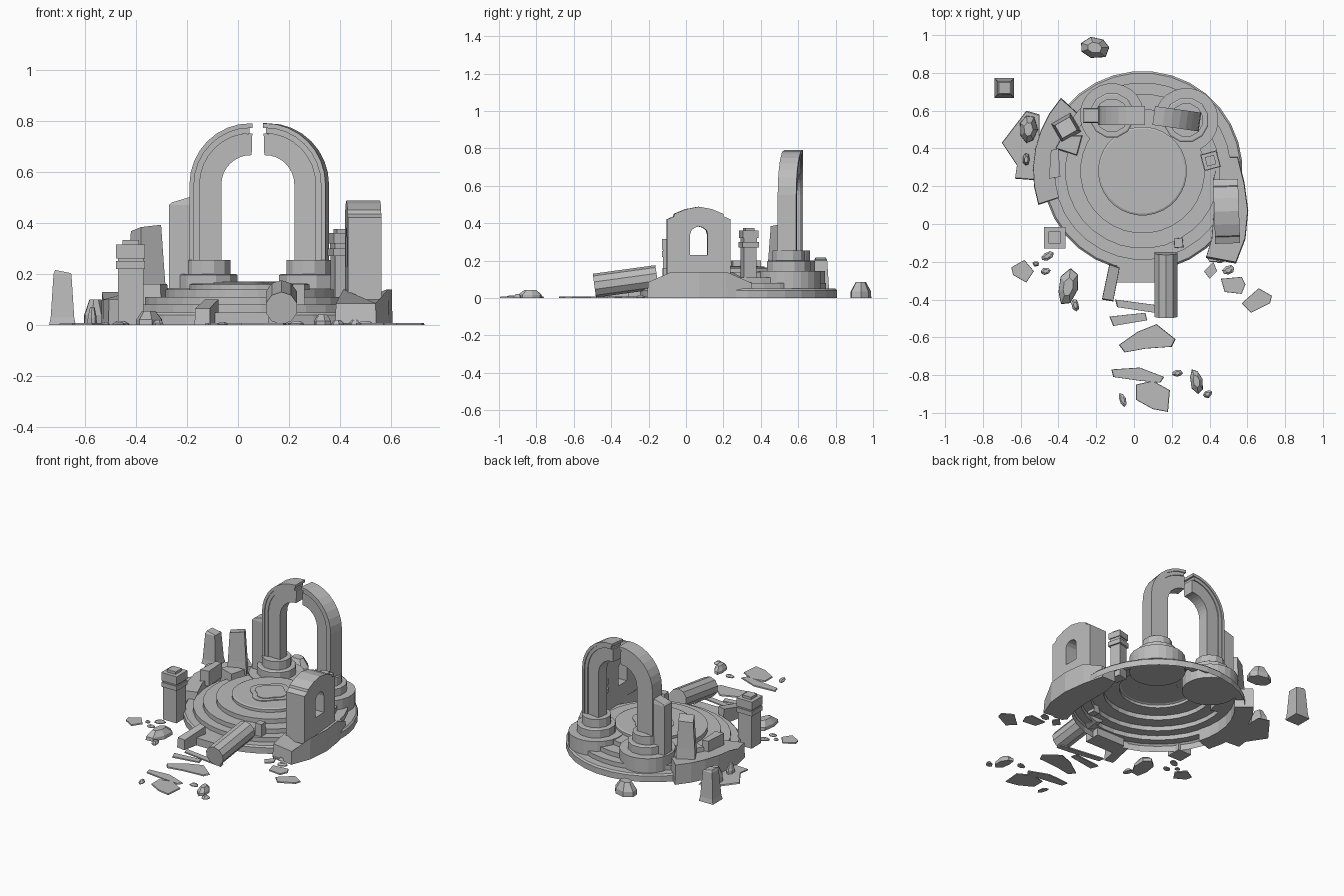
import bpy, bmesh, math, random
from mathutils import Matrix, Vector

if "Cube" in bpy.data.objects:
    bpy.data.objects.remove(bpy.data.objects["Cube"])

random.seed(4)
stone = bpy.data.materials.new("grey stone")
stone.diffuse_color = (0.5, 0.5, 0.5, 1)
stone.use_nodes = True
stone.node_tree.nodes["Principled BSDF"].inputs["Base Color"].default_value = stone.diffuse_color
CX, CY = 0.045, 0.28          # centre of the round platform


def finish(name, bm, matrix=None, closed=True):
    if matrix:
        bm.transform(matrix)
    if closed:
        bmesh.ops.recalc_face_normals(bm, faces=bm.faces)
    me = bpy.data.meshes.new(name)
    bm.to_mesh(me)
    bm.free()
    me.materials.append(stone)
    ob = bpy.data.objects.new(name, me)
    bpy.context.collection.objects.link(ob)
    return ob


def loft(name, rings, matrix=None, caps=True):
    """Skin a stack of closed rings with equal point counts."""
    bm = bmesh.new()
    vs = [[bm.verts.new(p) for p in r] for r in rings]
    n = len(rings[0])
    for a, b in zip(vs, vs[1:]):
        for i in range(n):
            j = (i + 1) % n
            bm.faces.new((a[i], a[j], b[j], b[i]))
    bm.faces.new(vs[-1])
    if caps:
        bm.faces.new(vs[0][::-1])
    return finish(name, bm, matrix, caps)


def circle(r, z, n, x=0, y=0):
    return [(x + r * math.cos(math.tau * (i + .5) / n),
             y + r * math.sin(math.tau * (i + .5) / n), z) for i in range(n)]


def prism(name, pts, z0, top, taper=1.0):
    """Vertical prism; top is a height or a function of x, y."""
    mx = sum(p[0] for p in pts) / len(pts)
    my = sum(p[1] for p in pts) / len(pts)
    f = top if callable(top) else lambda x, y: top
    return loft(name, [[(x, y, z0) for x, y in pts],
                       [(mx + (x - mx) * taper, my + (y - my) * taper, f(x, y))
                        for x, y in pts]])


def post(name, x, y, levels, rot=0, tilt=(0, 0)):
    """Square post from (half x, half y, z) levels; tilt slopes the top."""
    rings = [[(sx * a, sy * b, z) for sx, sy in ((-1, -1), (1, -1), (1, 1), (-1, 1))]
             for a, b, z in levels]
    rings[-1] = [(px, py, pz + px * tilt[0] + py * tilt[1]) for px, py, pz in rings[-1]]
    return loft(name, rings, Matrix.Translation((x, y, 0)) @ Matrix.Rotation(math.radians(rot), 4, 'Z'))


def rock(name, x, y, rx, ry, h, rot=0, n=7, top=.5):
    """Irregular low stone, flat or peaked."""
    k = [random.uniform(.82, 1.08) for _ in range(n)]
    rings = []
    for s, z in ((1, 0), (.97, h * .4), (top, h)):
        rings.append([(rx * s * k[i] * math.cos(math.tau * i / n),
                       ry * s * k[i] * math.sin(math.tau * i / n), z) for i in range(n)])
    return loft(name, rings, Matrix.Translation((x, y, 0)) @ Matrix.Rotation(math.radians(rot), 4, 'Z'))


# Stepped platform, hollow below
steps = [(.53, 0), (.53, .04), (.52, .05), (.47, .05), (.47, .08), (.41, .08),
         (.41, .11), (.33, .11), (.33, .14), (.235, .14), (.235, .158), (.225, .163)]
loft("stepped_platform", [circle(r, z, 32, CX, CY) for r, z in steps], caps=False)

# Eight-lobed ornament, two raised layers
for k, (r, h) in enumerate(((.14, .167), (.105, .171))):
    star = []
    for i in range(32):
        a = math.tau * i / 32
        s = r * (.80 + .20 * abs(math.cos(2 * a)) ** 1.5) if i % 8 else r
        star.append((CX + s * math.cos(a), CY + s * math.sin(a)))
    prism("floor_star_%d" % k, star, .16, h)

# Round bases and the two halves of the broken arch
BANDS = ((.115, .20, .075), (.20, .222, .088), (.222, .24, .10))
for side, bx, by, rot in ((1, -.117, .575, 0), (-1, .277, .55, -8)):
    tag = "left" if side > 0 else "right"
    loft(tag + "_arch_terrace", [circle(.17, z, 24, bx, by) for z in (.05, .145)])
    loft(tag + "_arch_base", [circle(r, z, 12, bx, by) for r, z in
                              ((.12, .1), (.12, .195), (.112, .2), (.09, .2), (.09, .255))])
    for k, (r0, r1, d) in enumerate(BANDS):
        rings = []
        for i in range(10):
            a = math.pi if i == 0 else math.pi - (i - 1) / 8 * math.pi / 2
            if i == 9:
                a += (-.03, .02, -.03)[k]
            z0 = .25 if i == 0 else .55
            ring = []
            for r, y in ((r0, -d / 2), (r1, -d / 2), (r1, d / 2), (r0, d / 2)):
                # arc centre sits 0.167 beside the base centre
                ring.append((side * (.167 + r * math.cos(a)), y,
                             z0 + (r * math.sin(a) if i else 0)))
            rings.append(ring)
        m = Matrix.Translation((bx, by, 0)) @ Matrix.Rotation(math.radians(rot), 4, 'Z')
        loft("%s_arch_band_%d" % (tag, k), rings, m)

# Standing slab beside the left half of the arch
post("back_slab", -.225, .575, ((.045, .04, .05), (.045, .04, .47), (.035, .035, .49)), 0, (.3, 0))

# Left curved wall
arc = [(CX + r * math.cos(math.radians(a)), CY + r * math.sin(math.radians(a)))
       for r, angs in ((.58, range(138, 203, 10)), (.465, range(198, 137, -10))) for a in angs]
prism("left_curved_wall", arc, 0, lambda x, y: .13 if y > .2 else .10, .98)
prism("left_wall_block", [(-.45, .24), (-.39, .25), (-.40, .40), (-.44, .39)], .1, .2)
prism("left_wall_rubble", [(-.42, .40), (-.30, .36), (-.27, .47), (-.38, .47)], .08, .16, .9)

# Broken pillar on the left wall
post("broken_pillar", -.36, .51, ((.06, .06, .08), (.055, .05, .2), (.045, .04, .38)), 30, (.1, -.2))

# Right wall base with sloping ends
wall = [(.55, .36), (.585, .22), (.605, .07), (.59, -.08), (.54, -.21),
        (.38, -.18), (.41, -.08), (.42, .05), (.42, .25), (.45, .36)]
prism("right_wall_base", wall, 0,
      lambda x, y: .08 if y > .3 else .085 if y < -.15 else .14, .97)

# Window wall with a rounded top
top = [(-.17, .10), (.17, .10), (.17, .42), (.135, .435), (.13, .45), (.07, .475),
       (0, .488), (-.07, .475), (-.13, .45), (-.135, .435), (-.17, .42)]
place = Matrix.Translation((.49, .067, 0)) @ Matrix.Rotation(math.radians(2), 4, 'Z')
window_wall = loft("window_wall", [[(x, y, z) for y, z in top] for x in (-.066, .066)], place)
hole = [(-.047, .23), (.047, .23), (.047, .34)] + [
    (.047 * math.cos(math.pi * i / 6), .34 + .042 * math.sin(math.pi * i / 6)) for i in range(1, 6)] + [(-.047, .34)]
cutter = loft("window_cutter", [[(x, y, z) for y, z in hole] for x in (-.2, .2)], place)
cutter.hide_render = True
mod = window_wall.modifiers.new("window", 'BOOLEAN')
mod.object, mod.operation, mod.solver = cutter, 'DIFFERENCE', 'EXACT'
bpy.context.view_layer.update()
cut = bpy.data.meshes.new_from_object(window_wall.evaluated_get(bpy.context.evaluated_depsgraph_get()))
window_wall.modifiers.clear()
window_wall.data = cut
bpy.data.objects.remove(cutter)

# Capped posts
post("right_post", .405, .335, ((.035, .035, .05), (.035, .035, .27), (.045, .045, .27), (.045, .045, .30),
     (.036, .036, .30), (.036, .036, .32), (.042, .042, .32), (.042, .042, .36), (.025, .025, .36), (.025, .025, .375)), 15)
post("front_post", -.42, -.072, ((.05, .05, 0), (.05, .05, .22), (.057, .057, .22), (.057, .057, .25),
     (.05, .05, .25), (.05, .05, .26), (.057, .057, .26), (.057, .057, .315), (.032, .032, .315), (.032, .032, .332)))
post("outer_post", -.687, .72, ((.052, .052, 0), (.046, .046, .03), (.035, .035, .2), (.028, .028, .21)), 0, (-.2, 0))

# Fallen column, lying on the steps
a, b = Vector((.17, -.49, .066)), Vector((.17, -.155, .112))
column = [circle(.064, z, 10) for z in (0, (b - a).length)]
loft("fallen_column", column, Matrix.Translation(a) @ (b - a).to_track_quat('Z', 'Y').to_matrix().to_4x4())
post("step_block", .236, -.10, ((.024, .026, .06), (.022, .024, .16)), 5)

# Stair remains
prism("stair_side", [(-.17, -.40), (-.11, -.41), (-.075, -.23), (-.13, -.21)], 0,
      lambda x, y: .10 if y > -.3 else .065, .95)
prism("stair_step", [(-.09, -.31), (.12, -.31), (.12, -.2), (-.09, -.2)], 0, .05)

# Flat paving slabs
for i, pts in enumerate((
        [(-.10, -.40), (.20, -.44), (.21, -.48), (.11, -.47), (-.09, -.44)],
        [(-.13, -.49), (.06, -.47), (.07, -.51), (-.11, -.54)],
        [(-.08, -.64), (.02, -.57), (.12, -.53), (.22, -.61), (.20, -.65), (.06, -.66), (-.05, -.68)],
        [(-.12, -.77), (.03, -.76), (.16, -.81), (.14, -.84), (.03, -.83), (-.11, -.81)],
        [(.01, -.85), (.10, -.83), (.19, -.88), (.18, -.995), (.10, -.98), (.01, -.93)],
        [(-.70, .43), (-.57, .60), (-.50, .58), (-.50, .23), (-.63, .24), (-.62, .31)],
        [(.57, -.42), (.66, -.34), (.73, -.38), (.72, -.42), (.62, -.47)],
        [(.46, -.29), (.57, -.28), (.59, -.32), (.57, -.37), (.48, -.36)],
        [(-.65, -.23), (-.58, -.19), (-.53, -.25), (-.57, -.31), (-.64, -.27)],
        [(.37, -.25), (.42, -.20), (.44, -.25), (.40, -.29)],
        [(.38, -.17), (.43, -.16), (.45, -.20), (.40, -.20)])):
    prism("paving_slab_%d" % i, pts, 0, .008, .97)

# Loose rocks: x, y, half sizes, height, turn
for i, (x, y, rx, ry, h, rot) in enumerate((
        (-.21, .935, .09, .062, .085, 0), (-.56, .50, .05, .085, .10, 0),
        (-.57, .34, .02, .035, .07, 0), (-.35, -.335, .055, .10, .055, -15),
        (.33, -.83, .036, .07, .042, 15), (-.31, -.43, .02, .035, .02, 15),
        (.23, -.79, .03, .022, .015, 0), (.39, -.90, .028, .02, .02, 30),
        (-.06, -.93, .02, .04, .012, 20), (-.46, -.17, .04, .022, .015, 25),
        (-.52, -.21, .02, .015, .012, 0), (-.47, -.25, .028, .018, .012, 10),
        (.50, -.245, .035, .025, .015, 20), (.46, -.19, .03, .02, .02, 30))):
    rock("loose_rock_%d" % i, x, y, rx, ry, h, rot)
